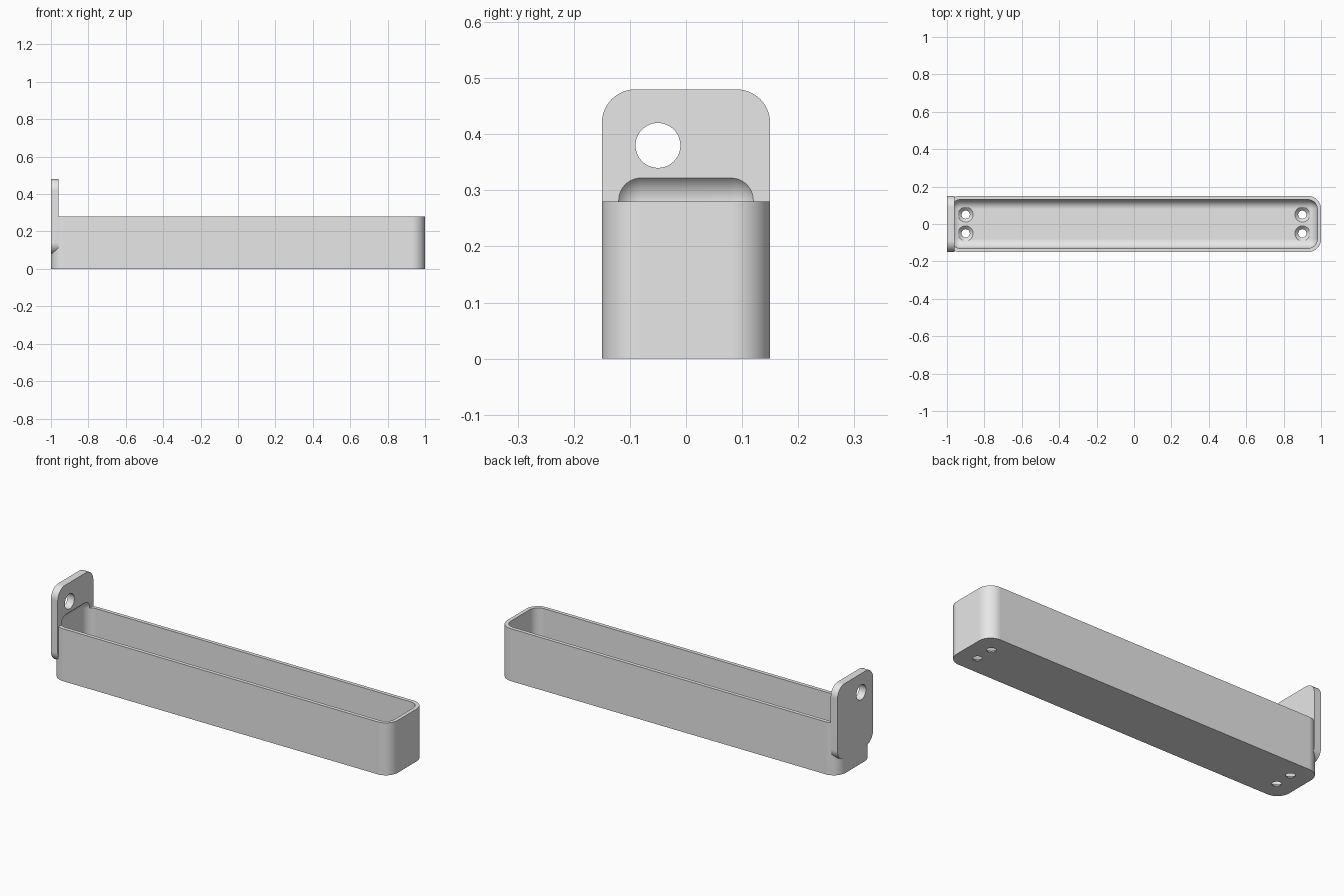
import bpy
import bmesh
from mathutils import Matrix, Vector

if "Cube" in bpy.data.objects:
    bpy.data.objects.remove(bpy.data.objects["Cube"], do_unlink=True)

grey = bpy.data.materials.new("light_grey")
grey.use_nodes = True
colour = (0.8, 0.8, 0.8, 1)
grey.diffuse_color = colour
grey.node_tree.nodes["Principled BSDF"].inputs["Base Color"].default_value = colour


def to_object(name, bm):
    bmesh.ops.recalc_face_normals(bm, faces=bm.faces)
    mesh = bpy.data.meshes.new(name)
    bm.to_mesh(mesh)
    bm.free()
    mesh.materials.append(grey)
    obj = bpy.data.objects.new(name, mesh)
    bpy.context.collection.objects.link(obj)
    return obj


def rounded_box(name, low, high, radius, axis=None):
    """Box with the edges along one axis rounded, or all edges."""
    low, high = Vector(low), Vector(high)
    bm = bmesh.new()
    bmesh.ops.create_cube(bm, size=1)
    for v in bm.verts:
        v.co = (low + high) / 2 + v.co * (high - low)
    edges = [e for e in bm.edges if axis is None
             or abs((e.verts[0].co - e.verts[1].co)[axis]) > 0.001]
    bmesh.ops.bevel(bm, geom=edges, offset=radius, offset_type='OFFSET',
                    segments=12, profile=0.5, affect='EDGES')
    return to_object(name, bm)


def cone(name, centre, r1, r2, depth, turn=Matrix()):
    bm = bmesh.new()
    bmesh.ops.create_cone(bm, cap_ends=True, segments=48, radius1=r1, radius2=r2,
                          depth=depth, matrix=Matrix.Translation(centre) @ turn)
    return to_object(name, bm)


def combine(target, tool, operation):
    """Apply a boolean and discard the tool object."""
    mod = target.modifiers.new("boolean", 'BOOLEAN')
    mod.operation, mod.object, mod.solver = operation, tool, 'EXACT'
    bpy.context.view_layer.objects.active = target
    bpy.ops.object.modifier_apply(modifier=mod.name)
    bpy.data.objects.remove(tool, do_unlink=True)


# Tray body with an upright end plate
tray = rounded_box("tray", (-1, -0.15, 0), (1, 0.15, 0.28), 0.07, axis=2)
plate = rounded_box("end_plate", (-1, -0.15, 0.08), (-0.96, 0.15, 0.48), 0.06, axis=0)
combine(tray, plate, 'UNION')

# Hollow with filleted edges, reaching a little into the plate
cavity = rounded_box("cavity", (-0.98, -0.13, 0.02), (0.98, 0.13, 0.332), 0.05)
combine(tray, cavity, 'DIFFERENCE')

# Hanging hole in the plate
hole = cone("hanging_hole", (-0.98, -0.05, 0.38), 0.04, 0.04, 0.1,
            Matrix.Rotation(1.5707963, 4, 'Y'))
combine(tray, hole, 'DIFFERENCE')

# Countersunk screw holes in the floor
for x in (-0.9, 0.9):
    for y in (-0.05, 0.05):
        combine(tray, cone("screw_hole", (x, y, 0), 0.022, 0.022, 0.06), 'DIFFERENCE')
        combine(tray, cone("countersink", (x, y, 0.016), 0.022, 0.05, 0.028), 'DIFFERENCE')

# Smooth fillets, flat main faces
bpy.ops.object.select_all(action='DESELECT')
tray.select_set(True)
bpy.context.view_layer.objects.active = tray
bpy.ops.object.shade_smooth_by_angle(angle=0.5)
normals = tray.modifiers.new("even_normals", 'WEIGHTED_NORMAL')
normals.keep_sharp = True
